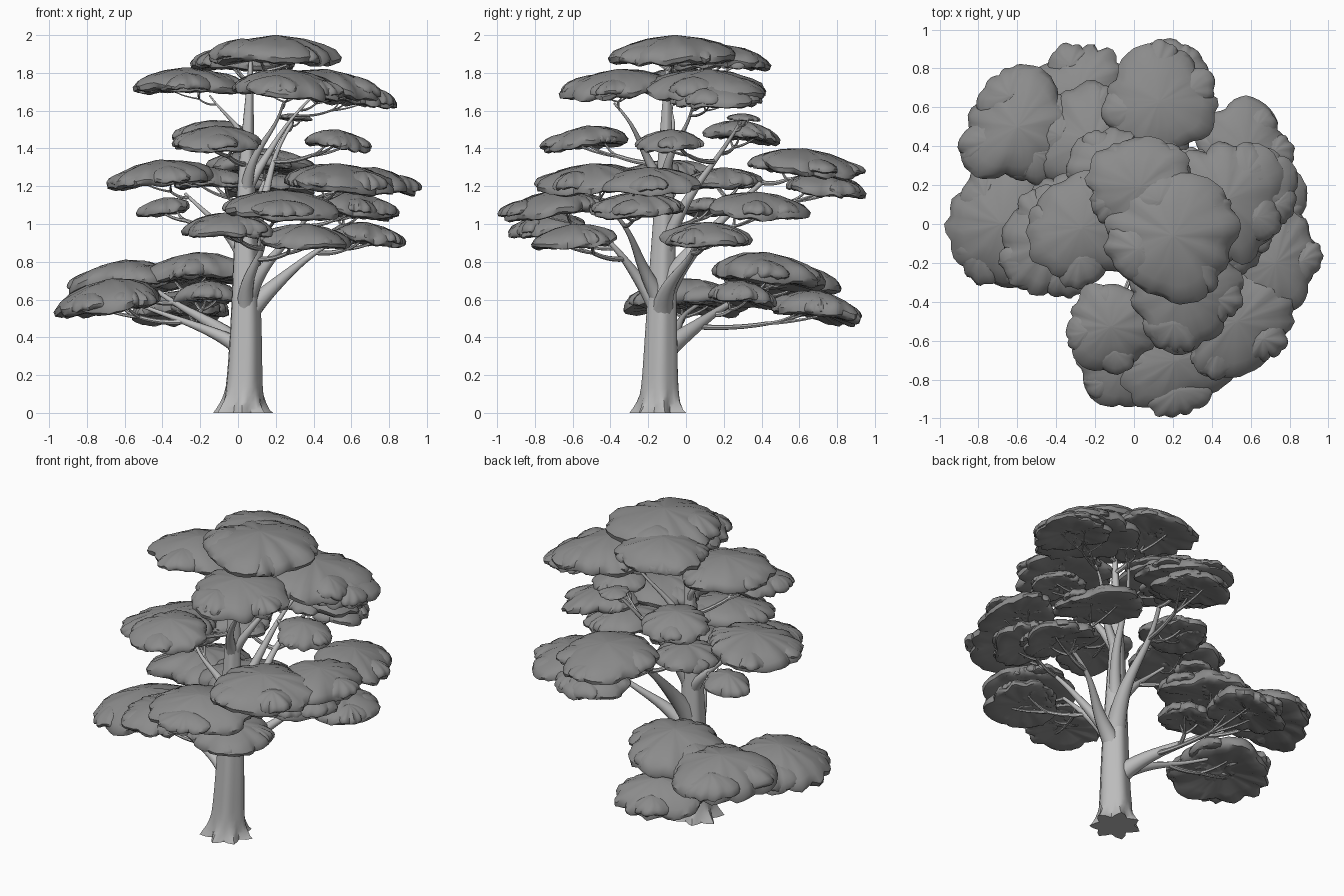
import bpy, bmesh, math, random
from mathutils import Vector

if "Cube" in bpy.data.objects:
    bpy.data.objects.remove(bpy.data.objects["Cube"])

random.seed(7)
TAU = 2 * math.pi


def material(name, v):
    m = bpy.data.materials.new(name)
    m.diffuse_color = (v, v, v, 1)
    m.use_nodes = True
    m.node_tree.nodes["Principled BSDF"].inputs["Base Color"].default_value = m.diffuse_color
    return m


BARK = material("light grey bark", 0.5)
LEAF = material("dark grey foliage", 0.26)


def finish(bm, name, mat, angle):
    bmesh.ops.recalc_face_normals(bm, faces=bm.faces)
    me = bpy.data.meshes.new(name)
    bm.to_mesh(me)
    bm.free()
    me.materials.append(mat)
    ob = bpy.data.objects.new(name, me)
    bpy.context.collection.objects.link(ob)
    bpy.ops.object.select_all(action='DESELECT')
    ob.select_set(True)
    bpy.context.view_layer.objects.active = ob
    bpy.ops.object.shade_smooth_by_angle(angle=math.radians(angle))


def skin(bm, rings):
    """Bridge closed rings of points and cap both ends."""
    vs = [[bm.verts.new(p) for p in r] for r in rings]
    n = len(vs[0])
    for a, b in zip(vs, vs[1:]):
        for i in range(n):
            j = (i + 1) % n
            bm.faces.new((a[i], a[j], b[j], b[i]))
    bm.faces.new(vs[0][::-1])
    bm.faces.new(vs[-1])


def tube(bm, path, sides, lobes=lambda z, a: 1):
    """Sweep a circle along (point, radius) pairs."""
    rings = []
    side = Vector((1, 0.2, 0))
    for i, (p, rad) in enumerate(path):
        t = (path[min(i + 1, len(path) - 1)][0] - path[max(i - 1, 0)][0]).normalized()
        side = (side - t * side.dot(t)).normalized()
        up = t.cross(side)
        rings.append([p + (side * math.cos(a) + up * math.sin(a)) * rad * lobes(p.z, a)
                      for a in (TAU * k / sides for k in range(sides))])
    skin(bm, rings)


def bend(a, b, sag, r0, r1, steps=6):
    """Tapered path from a to b that sags in the middle."""
    return [(a.lerp(b, t) - Vector((0, 0, sag * 4 * t * (1 - t))), r0 + (r1 - r0) * t)
            for t in (i / steps for i in range(steps + 1))]


# Trunk with flared roots and shallow flutes
def trunk_at(z):
    rad = .09 * (1 - (z / 1.92) ** 1.25) + .007 + .036 * math.exp(-z / .06)
    return Vector((.024 + .02 * z + .006 * math.sin(4 * z), -.143 + .025 * z, z)), rad


def flutes(z, a):
    root = 0.2 * max(0, 1 - z / 0.12)
    return 1 + root * math.cos(7 * a) + 0.05 * math.cos(5 * a + 0.6)


trunk = [trunk_at(1.86 * (i / 30) ** 1.3) for i in range(31)]
bm = bmesh.new()
tube(bm, trunk, 28, flutes)
for v in bm.verts:
    v.co.z = 0 if v.co.z < 0.015 else v.co.z
finish(bm, "trunk", BARK, 45)

# Main limbs: height on the trunk, end point x y z, base radius
LIMBS = {
    "low_back_limb": (.3, -.42, .36, .64, .065), "low_left_limb": (.32, -.52, .06, .57, .05),
    "right_limb": (.5, .52, .06, .92, .062), "front_limb": (.5, .14, -.48, .98, .055),
    "front_right_limb": (.55, .4, -.4, 1.08, .05), "back_limb": (.6, .14, .4, 1.22, .065),
    "back_rising_limb": (.8, .29, .29, 1.54, .045), "left_limb": (.8, -.28, -.06, 1.16, .045),
    "upper_front_limb": (1.15, .24, -.38, 1.64, .036),
    "upper_right_limb": (1.15, .38, .04, 1.66, .033),
    "upper_left_limb": (1.4, -.15, -.04, 1.68, .024),
}
nodes = trunk[20:]
for name, (z0, x, y, z1, rad) in LIMBS.items():
    a, b = trunk_at(z0)[0], Vector((x, y, z1))
    across = (b - a).cross(Vector((0, 0, 1))).normalized()
    path = []
    for i in range(15):
        t = i / 14
        p = a.lerp(b, t) + across * .018 * math.sin(TAU * t)
        p.z = z0 + (z1 - z0) * t ** .75
        path.append((p, rad * (.2 + .8 * (1 - t) ** 2)))
    nodes += path[5:]
    bm = bmesh.new()
    tube(bm, path, 10)
    finish(bm, name, BARK, 50)

# Foliage pads: centre x, y, radius, top height
PADS = {
    "crown": [(.2, -.06, .34, 2.0), (.03, .19, .27, 1.95)],
    "upper": [(-.27, -.02, .28, 1.83), (.26, -.36, .29, 1.82), (.47, .12, .32, 1.82),
              (.62, .16, .23, 1.75)],
    "middle": [(-.12, -.53, .23, 1.52), (.53, -.08, .17, 1.5), (-.14, .3, .2, 1.55),
               (.3, .31, .09, 1.585)],
    "side": [(-.42, -.1, .28, 1.34), (-.14, .2, .2, 1.3), (.13, .63, .29, 1.4),
             (.17, .74, .22, 1.27), (.53, -.5, .29, 1.32), (.73, -.2, .24, 1.3),
             (-.39, .12, .14, 1.14)],
    "lower": [(.22, -.7, .28, 1.18), (-.06, -.74, .22, 1.06), (.37, -.6, .23, 1.0),
              (.68, .12, .22, 1.01), (.58, .38, .25, 1.17), (.62, -.25, .23, 1.17)],
    "lowest": [(-.68, 0, .3, .71), (-.6, .5, .29, .81), (-.29, .69, .24, .65),
               (-.22, .43, .29, .85), (-.17, .3, .17, .7)],
}
# Pad section: radius and height from flat underside to domed top
SECTION = [(.05, -.2), (.35, -.27), (.65, -.38), (.88, -.46), (.98, -.36), (1, -.12),
           (.92, .2), (.74, .5), (.45, .8), (.04, 1)]


def dome(bm, x, y, rx, ry, zb, h, droop):
    """Scalloped cushion of leaves that droops away from the trunk."""
    n, count = 48, random.choice((7, 8, 9))
    ph, ph2, ph3 = (random.uniform(0, TAU) for _ in range(3))
    d = math.hypot(x, y)
    lean = Vector((x, y)) / d * droop if d > .3 else Vector((0, 0))
    face = math.atan2(y, x)
    rings = []
    for r, up in SECTION:
        ring = []
        for k in range(n):
            a = TAU * k / n
            w = a + 0.3 * math.sin(2 * a + ph2)
            scallop = (0.85 + 0.15 * abs(math.sin(count * w / 2 + ph)) ** 0.7
                       + 0.07 * math.sin(3 * a + ph3))
            s = r * (1 + (scallop - 1) * r ** 1.5) * random.uniform(.985, 1.015)
            u, v = math.cos(a) * s * rx, math.sin(a) * s * ry
            px, py = (u * math.cos(face) - v * math.sin(face),
                      u * math.sin(face) + v * math.cos(face))
            z = (up + .5) / 1.5 * .86 + .09 + random.uniform(-.03, .03) * r
            z += r * r * (.05 * math.sin(count * w + ph) + .07 * math.sin(2 * a + ph3))
            z -= (lean.x * px + lean.y * py) / rx
            ring.append((x + px, y + py, zb + z * h * 1.05))
        rings.append(ring)
    skin(bm, rings)


for group, pads in PADS.items():
    for i, (x, y, r, zt) in enumerate(pads):
        h = (.05 + .36 * r) * (1.25 if group == "lowest" else 1) if r > .1 else .04
        zb = zt - h
        wide = 1.1 if math.hypot(x, y) > .65 else 1
        rx, ry = r / wide, r * wide
        turn = random.uniform(0, TAU)
        bm = bmesh.new()
        dome(bm, x, y, rx * 1.02, ry * 1.02, zb, h, .2)
        # Flatter lobes layered round the rim
        lobes = 4 if r > .16 else 0
        for k in range(lobes):
            a = turn + k * TAU / lobes + random.uniform(-.25, .25)
            size = random.uniform(.42, .56)
            cx, cy = math.cos(a) * r * .56, math.sin(a) * r * .56
            out = (cx * x + cy * y) / (math.hypot(x, y) * r + .01)
            dome(bm, x + cx, y + cy, rx * size, ry * size,
                 zb + h * (.16 - .16 * out), h * random.uniform(.55, .68), .1)
        finish(bm, f"{group}_foliage_{i + 1}", LEAF, 45)

        # Branch from the nearest limb, forking into twigs beneath the pad
        goal = Vector((x, y, zb + h * .15))
        start, rad = min(nodes, key=lambda q: (q[0] - goal).length + 3 * max(0, q[0].z + .04 - zb))
        fork = start.lerp(goal, .6) - Vector((0, 0, .012))
        w = max(.006, min(rad, .015))
        bm = bmesh.new()
        tube(bm, bend(start, fork, .012, w, w * .75), 7)
        for k in range(3):
            t = turn + k * TAU / 3
            tip = goal + Vector((math.cos(t) * rx * .45, math.sin(t) * ry * .45, h * .2))
            tube(bm, bend(fork, tip, .012, w * .7, w * .35), 6)
        finish(bm, f"{group}_branch_{i + 1}", BARK, 50)
